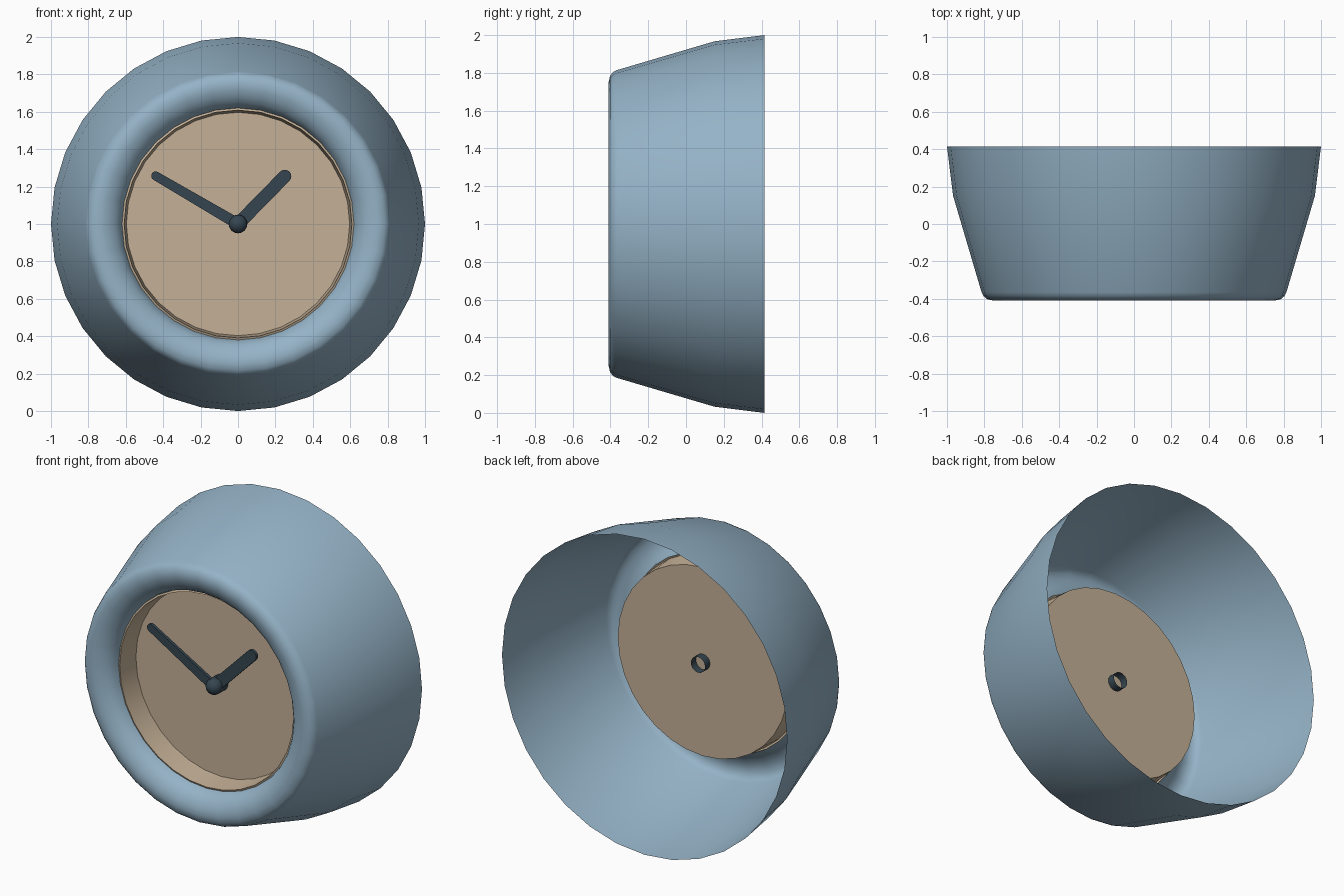
import bpy, bmesh, math

if "Cube" in bpy.data.objects:
    bpy.data.objects.remove(bpy.data.objects["Cube"])

CZ = 1.0  # height of the clock axis

def mat(name, col):
    m = bpy.data.materials.new(name)
    m.diffuse_color = (*col, 1)
    m.use_nodes = True
    m.node_tree.nodes["Principled BSDF"].inputs["Base Color"].default_value = m.diffuse_color
    return m

BLUE = mat("blue grey", (0.30, 0.45, 0.57))
TAN = mat("warm tan", (0.56, 0.44, 0.31))
DARK = mat("dark slate", (0.035, 0.060, 0.080))

def finish(name, bm, material, angle=35):
    bmesh.ops.recalc_face_normals(bm, faces=bm.faces)
    me = bpy.data.meshes.new(name)
    bm.to_mesh(me)
    bm.free()
    me.materials.append(material)
    ob = bpy.data.objects.new(name, me)
    bpy.context.collection.objects.link(ob)
    bpy.ops.object.select_all(action='DESELECT')
    ob.select_set(True)
    bpy.context.view_layer.objects.active = ob
    bpy.ops.object.shade_smooth_by_angle(angle=math.radians(angle))
    return ob

def lathe(name, profile, material, n=32, cap_end=False, angle=35):
    """Spin (radius, y) points round the clock axis."""
    bm = bmesh.new()
    rings = []
    for r, y in profile:
        rings.append([bm.verts.new((r * math.cos(2 * math.pi * i / n), y,
                                    CZ + r * math.sin(2 * math.pi * i / n)))
                      for i in range(n)])
    for a, b in zip(rings, rings[1:]):
        for i in range(n):
            j = (i + 1) % n
            bm.faces.new((a[i], a[j], b[j], b[i]))
    if cap_end:
        bm.faces.new(rings[-1])
    return finish(name, bm, material, angle)

def hand(name, tip_x, tip_z, r0, r1, y, thick):
    """Rounded, slightly tapering bar from the axis to the tip centre."""
    bm = bmesh.new()
    d = math.atan2(tip_z, tip_x)
    pts = []
    for cx, cz, r, start in ((tip_x, tip_z, r1, d - math.pi / 2),
                             (0, 0, r0, d + math.pi / 2)):
        for k in range(9):
            a = start + math.pi * k / 8
            pts.append((cx + r * math.cos(a), cz + r * math.sin(a)))
    face = bm.faces.new([bm.verts.new((px, y, CZ + pz)) for px, pz in pts])
    ext = bmesh.ops.extrude_face_region(bm, geom=[face])
    for v in ext['geom']:
        if isinstance(v, bmesh.types.BMVert):
            v.co.y += thick
    return finish(name, bm, DARK)

# flared housing shell, open at the back, with a rolled front lip
lathe("housing", [(1.0, 0.415), (0.967, 0.15), (0.815, -0.365), (0.805, -0.385),
                  (0.785, -0.402), (0.75, -0.41), (0.715, -0.405), (0.68, -0.39),
                  (0.65, -0.367), (0.63, -0.34), (0.62, -0.31)], BLUE)

# recessed dial: narrow rim, tapering wall and flat face
lathe("dial", [(0.62, -0.31), (0.609, -0.315), (0.597, -0.17)],
      TAN, cap_end=True, angle=30)

# hands
hand("hour_hand", 0.25, 0.255, 0.035, 0.035, -0.225, 0.02)
hand("minute_hand", -0.44, 0.257, 0.03, 0.024, -0.25, 0.02)

# centre spindle with domed front, hollow at the back
dome = [(0.05 * math.cos(t), -0.24 - 0.045 * math.sin(t))
        for t in (math.pi / 2 * k / 5 for k in range(5))]
lathe("spindle", [(0.05, -0.12)] + dome + [(0.006, -0.285)], DARK, n=16, cap_end=True)
